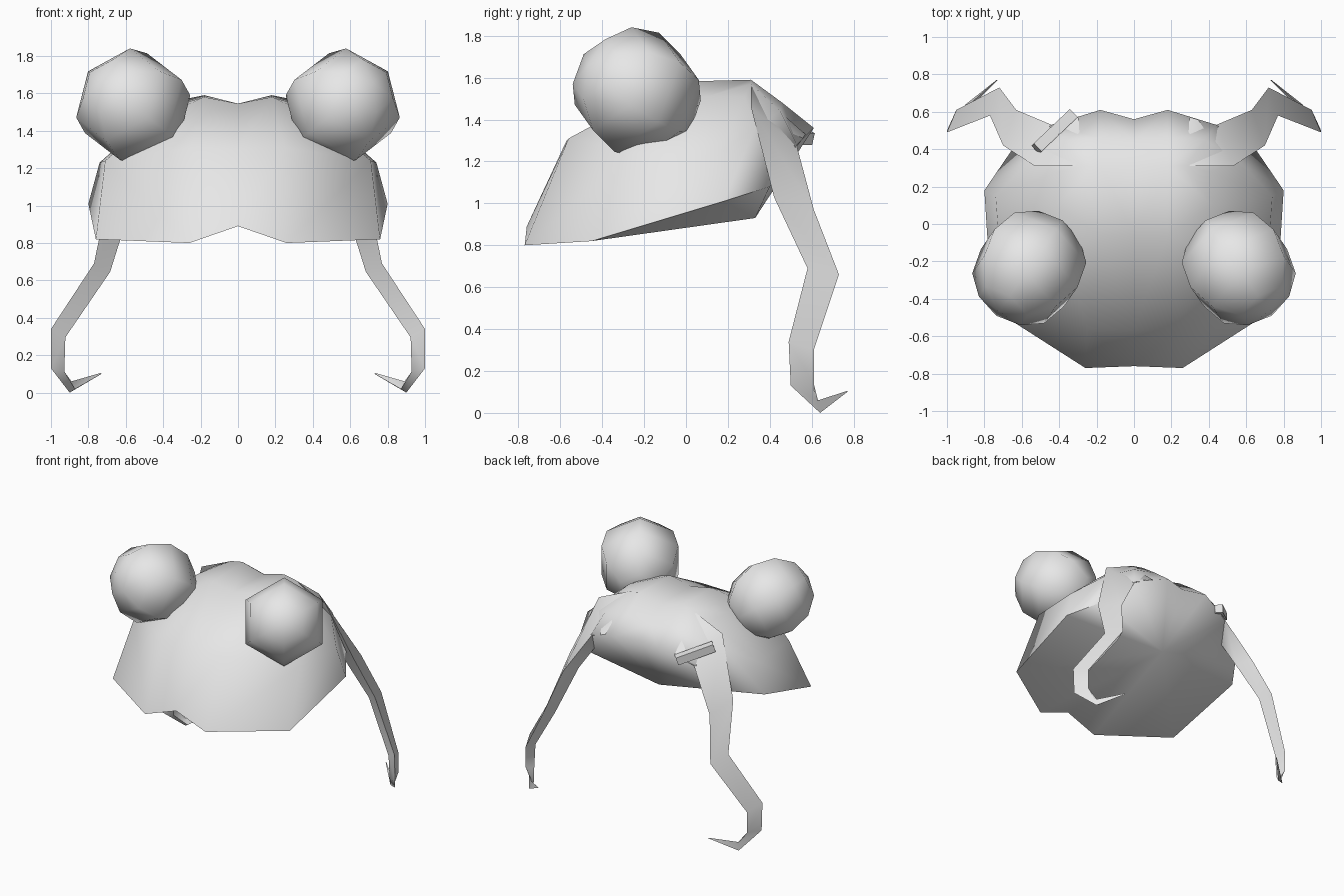
import bpy
import bmesh
from math import radians
from mathutils import Vector, Matrix

cube = bpy.data.objects.get("Cube")
if cube:
    bpy.data.objects.remove(cube, do_unlink=True)

GREY = (0.8, 0.8, 0.8, 1)
grey = bpy.data.materials.new("light_grey")
grey.use_nodes = True
grey.diffuse_color = GREY
grey.node_tree.nodes["Principled BSDF"].inputs["Base Color"].default_value = GREY


def finish(name, bm, sharp):
    """Turn a bmesh into a shaded object, keeping edges above the sharp angle."""
    bmesh.ops.remove_doubles(bm, verts=bm.verts, dist=0.001)
    bmesh.ops.recalc_face_normals(bm, faces=bm.faces)
    mesh = bpy.data.meshes.new(name)
    bm.to_mesh(mesh)
    bm.free()
    mesh.materials.append(grey)
    mesh.shade_smooth()
    mesh.set_sharp_from_angle(angle=radians(sharp))
    obj = bpy.data.objects.new(name, mesh)
    bpy.context.collection.objects.link(obj)
    return obj


# Hat shell: half rings running from front centre to back centre
RIM = [(0, -.76, .89), (.26, -.77, .80), (.76, -.45, .82), (.80, .18, 1.01),
       (.65, .40, 1.08), (.44, .53, 1.28), (.18, .61, 1.36), (0, .56, 1.36)]
MIDDLE = [(0, -.57, 1.30), (.25, -.56, 1.31), (.71, -.25, 1.24), (.74, .15, 1.23),
          (.57, .33, 1.36), (.38, .45, 1.44), (.18, .46, 1.48), (0, .44, 1.45)]
TOP = [(0, -.06, 1.545), (.18, -.06, 1.58), (.38, -.15, 1.49), (.42, .10, 1.51),
       (.40, .28, 1.51), (.28, .31, 1.57), (.18, .31, 1.59), (0, .31, 1.545)]
APEX = (0, .33, .93)


def build_hat():
    bm = bmesh.new()
    for side in (1, -1):
        rim, mid, top = ([bm.verts.new((x * side, y, z)) for x, y, z in ring]
                         for ring in (RIM, MIDDLE, TOP))
        apex = bm.verts.new(APEX)
        for i in range(len(rim) - 1):
            for low, high in ((rim, mid), (mid, top)):
                bm.faces.new((low[i], low[i + 1], high[i + 1], high[i]))
            bm.faces.new((rim[i + 1], rim[i], apex))
        for loop in ((0, 1, 6, 7), (1, 2, 3, 6), (3, 4, 5, 6)):
            bm.faces.new([top[i] for i in loop])
    finish("hat_shell", bm, 85)


# Eye: six-sided ball with its pole facing outward and forward
def build_eye(name, side):
    bm = bmesh.new()
    axis = Vector((.57 * side, -.82, .45))
    turn = axis.to_track_quat('Z', 'Y').to_matrix().to_4x4()
    place = Matrix.Translation((.56 * side, -.235, 1.53))
    bmesh.ops.create_uvsphere(bm, u_segments=6, v_segments=6, radius=.312,
                              matrix=place @ turn)
    finish(name, bm, 180)


# Leg: tapering three-sided strip ending in a hook, given by its two outer edges
FRONT_EDGE = [(.30, .31, 1.56), (.53, .31, 1.46), (.70, .42, 1.03), (.77, .58, .69),
              (1.0, .49, .34), (1.0, .50, .13), (.90, .64, 0), (.73, .77, .10)]
BACK_EDGE = [(.30, .57, 1.33), (.44, .53, 1.27), (.63, .61, .97), (.72, .73, .66),
             (.95, .61, .30), (.95, .61, .14), (.89, .63, .06), (.735, .77, .105)]
INWARD = Vector((-.85, -.35, -.4))


def build_leg(name, side):
    bm = bmesh.new()
    rings = []
    for front, back in zip(map(Vector, FRONT_EDGE), map(Vector, BACK_EDGE)):
        inner = (front + back) / 2 + INWARD * (front - back).length * .45
        rings.append([bm.verts.new((p.x * side, p.y, p.z))
                      for p in (front, back, inner)])
    for a, b in zip(rings, rings[1:]):
        for k in range(3):
            n = (k + 1) % 3
            bm.faces.new((a[k], a[n], b[n], b[k]))
    bm.faces.new(rings[0])
    bm.faces.new(rings[-1])
    finish(name, bm, 75)


# Small bar lying across the right leg
def build_bar():
    bm = bmesh.new()
    direction = Vector((-.2, -.19, .09))
    turn = direction.to_track_quat('X', 'Z').to_matrix().to_4x4()
    matrix = (Matrix.Translation((-.425, .495, 1.35)) @ turn
              @ Matrix.Diagonal((.28, .06, .06, 1)))
    bmesh.ops.create_cube(bm, size=1, matrix=matrix)
    finish("leg_bar", bm, 30)


build_hat()
for label, sign in (("left", 1), ("right", -1)):
    build_eye(label + "_eye", sign)
    build_leg(label + "_leg", sign)
build_bar()
